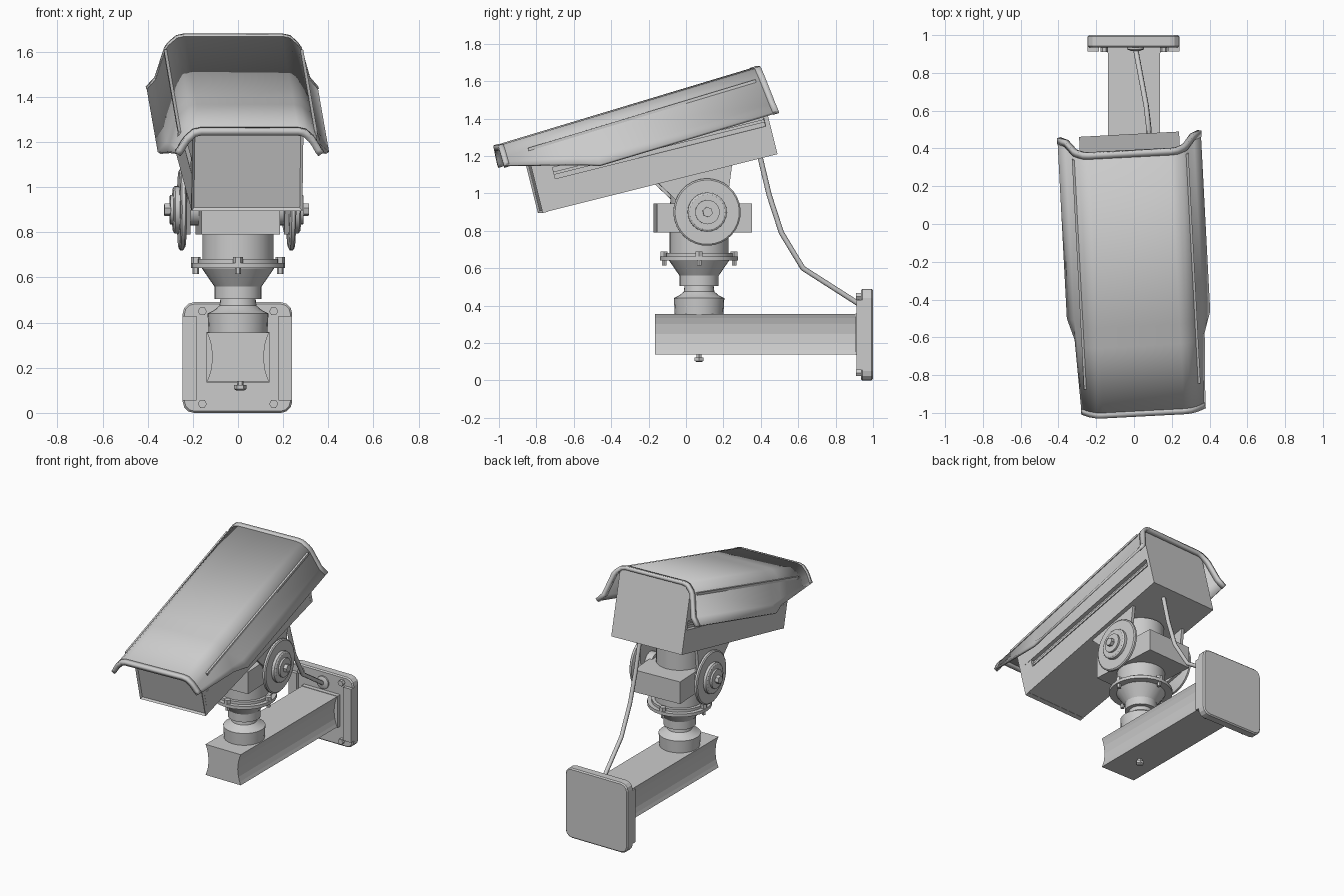
import bpy, bmesh
from math import radians, cos, sin, pi
from mathutils import Matrix, Vector

if "Cube" in bpy.data.objects:
    bpy.data.objects.remove(bpy.data.objects["Cube"])

T = Matrix.Translation
PX, PY = 0.0, 0.07                                   # post axis
YAW = T((PX, PY, 0)) @ Matrix.Rotation(radians(3), 4, 'Z')
HEAD = YAW @ T((-0.005, 0.03, 0.9)) @ Matrix.Rotation(radians(14), 4, 'X')
I = Matrix()


def finish(name, bm, mat=I, smooth=False, fix=True):
    if fix:
        bmesh.ops.recalc_face_normals(bm, faces=bm.faces)
    me = bpy.data.meshes.new(name)
    bm.to_mesh(me)
    bm.free()
    ob = bpy.data.objects.new(name, me)
    bpy.context.collection.objects.link(ob)
    ob.matrix_world = mat
    if smooth:
        bpy.ops.object.select_all(action='DESELECT')
        ob.select_set(True)
        bpy.context.view_layer.objects.active = ob
        bpy.ops.object.shade_smooth_by_angle(angle=radians(30))
    return ob


def prism(name, outline, axis, a, b, mat=I):
    """Extrude a 2D outline along an axis: 'X' takes (y, z), 'Y' takes (x, z)."""
    bm = bmesh.new()
    put = (lambda p, t: (t, p[0], p[1])) if axis == 'X' else (lambda p, t: (p[0], t, p[1]))
    lo = [bm.verts.new(put(p, a)) for p in outline]
    hi = [bm.verts.new(put(p, b)) for p in outline]
    n = len(outline)
    bm.faces.new(lo)
    bm.faces.new(hi[::-1])
    for i in range(n):
        bm.faces.new((lo[i], lo[(i + 1) % n], hi[(i + 1) % n], hi[i]))
    return finish(name, bm, mat)


def box(name, x, y, z, mat=I):
    return prism(name, [(y[0], z[0]), (y[1], z[0]), (y[1], z[1]), (y[0], z[1])], 'X', x[0], x[1], mat)


def lathe(name, profile, mat, n=24):
    """Solid of revolution about local z from (radius, z) points."""
    bm = bmesh.new()
    rings = [[bm.verts.new((r * cos(2 * pi * k / n), r * sin(2 * pi * k / n), z)) for k in range(n)]
             for r, z in profile]
    for A, B in zip(rings, rings[1:]):
        for k in range(n):
            bm.faces.new((A[k], A[(k + 1) % n], B[(k + 1) % n], B[k]))
    bm.faces.new(rings[0])
    bm.faces.new(rings[-1])
    return finish(name, bm, mat, smooth=n > 8)


def rounded(x0, x1, z0, z1, r, steps=3):
    pts = []
    for cx, cz, s in ((x1 - r, z1 - r, 0), (x0 + r, z1 - r, 1), (x0 + r, z0 + r, 2), (x1 - r, z0 + r, 3)):
        for k in range(steps + 1):
            t = pi / 2 * (s + k / steps)
            pts.append((cx + r * cos(t), cz + r * sin(t)))
    return pts


# Wall plate with raised side flanges and bolts
plate = prism("wall_plate", rounded(-0.245, 0.24, 0, 0.49, 0.05), 'Y', 0.935, 1.0)
bev = plate.modifiers.new("edge", 'BEVEL')
bev.width, bev.segments, bev.limit_method, bev.angle_limit = 0.008, 1, 'ANGLE', radians(50)
for s in (-1, 1):
    xs = sorted((-0.0025 + s * 0.182, -0.0025 + s * 0.2425))
    box("plate_flange", xs, (0.912, 0.99), (0.055, 0.43))
    for z in (0.04, 0.45):
        lathe("plate_bolt", [(0.02, 0), (0.02, 0.03)],
              T((s * 0.158, 0.94, z)) @ Matrix.Rotation(pi / 2, 4, 'X'), 6)

# Arm with inward-bowed sides
side = [(0.137 - 0.024 * (1 - (2 * t - 1) ** 2), 0.14 + 0.215 * t) for t in (0, .1, .25, .5, .75, .9, 1)]
prism("wall_arm", side + [(-x, z) for x, z in reversed(side)], 'Y', -0.165, 0.94)
box("arm_collar", (-0.14, 0.14), (0.905, 0.94), (0.135, 0.358))
lathe("arm_bolt", [(0.018, 0.10), (0.027, 0.105), (0.027, 0.123), (0.015, 0.123), (0.015, 0.15)],
      T((0.01, PY, 0)), 6)

# Post, flange and swivel drum
lathe("post", [(0.13, 0.35), (0.135, 0.44), (0.105, 0.455), (0.082, 0.475), (0.078, 0.505),
               (0.105, 0.505), (0.105, 0.56), (0.16, 0.64), (0.16, 0.65)], T((PX, PY, 0)))
lathe("post_flange", [(0.208, 0.642), (0.208, 0.664)], T((PX, PY, 0)))
lathe("drum_flange", [(0.18, 0.664), (0.18, 0.682), (0.158, 0.682), (0.158, 0.80)], T((PX, PY, 0)))
for k in range(4):
    at = T((PX + 0.187 * cos(k * pi / 2), PY + 0.187 * sin(k * pi / 2), 0))
    lathe("flange_bolt", [(0.01, 0.62), (0.01, 0.69)], at, 6)
    lathe("flange_bolt_head", [(0.022, 0.664), (0.022, 0.69)], at, 6)
    lathe("flange_nut", [(0.014, 0.615), (0.014, 0.645)], at, 6)

# Tilt block and upper drum
box("tilt_block", (-0.175, 0.175), (-0.235, 0.275), (0.79, 0.945), YAW)
lathe("upper_drum", [(0.152, 0.94), (0.152, 1.13)], YAW)

# Tilt discs, hubs and cheek brackets
for s in (-1, 1):
    turn = HEAD @ Matrix.Rotation(s * pi / 2, 4, 'Y')
    lathe("tilt_disc", [(0.165, 0.228), (0.18, 0.236), (0.18, 0.25), (0.172, 0.256)], turn, 32)
    lathe("tilt_hub", [(0.105, 0.25), (0.105, 0.275), (0.095, 0.282), (0.065, 0.282), (0.065, 0.295)], turn)
    lathe("tilt_bolt", [(0.028, 0.29), (0.028, 0.32)], turn, 6)
    lathe("tilt_axle", [(0.07, 0.16), (0.07, 0.23)], turn)
    xs = sorted((s * 0.208, s * 0.23))
    prism("cheek_bracket", [(-0.22, 0.22), (-0.13, 0.08), (-0.09, -0.09), (0.09, -0.09),
                            (0.14, 0.08), (0.195, 0.22)], 'X', xs[0], xs[1], HEAD)


# Camera housing: tray, narrower lid, side rails, all slightly slimmer at the front
def slim(ob):
    for v in ob.data.vertices:
        if v.co.y < 0:
            v.co.x *= 0.93
    return ob


slim(box("housing_tray", (-0.265, 0.265), (-0.83, 0.435), (0.21, 0.37), HEAD))
slim(prism("housing_lid", [(-0.83, 0.36), (0.42, 0.36), (0.42, 0.66), (-0.83, 0.585)],
           'X', -0.235, 0.235, HEAD))
slim(prism("housing_upper", [(-0.83, 0.432), (0.435, 0.432), (0.435, 0.66), (-0.83, 0.59)],
           'X', -0.265, 0.265, HEAD))
box("housing_back", (-0.265, 0.265), (0.415, 0.44), (0.21, 0.66), HEAD)
box("slot_end", (-0.246, 0.246), (-0.84, -0.745), (0.36, 0.44), HEAD)
for s in (-1, 1):
    slim(box("slot_rail", sorted((s * 0.23, s * 0.25)), (-0.745, 0.42), (0.392, 0.408), HEAD))

# Front window with a narrow frame
bm = bmesh.new()
q = [bm.verts.new(p) for p in ((-0.246, -0.855, 0.208), (0.246, -0.855, 0.208),
                               (0.246, -0.855, 0.575), (-0.246, -0.855, 0.575))]
front = bm.faces.new(q)
back = bmesh.ops.extrude_face_region(bm, geom=[front])['geom']
bmesh.ops.translate(bm, vec=(0, 0.03, 0), verts=[g for g in back if isinstance(g, bmesh.types.BMVert)])
bm.faces.ensure_lookup_table()
pane = min(bm.faces, key=lambda f: f.calc_center_median().y)
bmesh.ops.inset_individual(bm, faces=[pane], thickness=0.016)
bmesh.ops.translate(bm, vec=(0, 0.012, 0), verts=pane.verts)
finish("front_window", bm, HEAD)

# Sun shield lofted through half sections: depth cut shallow towards the front
TOP = [(0.215, 0.0), (0.25, -0.008), (0.285, -0.04), (0.302, -0.065)]
SECTIONS = [(-0.985, [(0.316, -0.09), (0.328, -0.106)]),
            (-0.60, [(0.332, -0.18), (0.345, -0.215)]),
            (-0.49, [(0.342, -0.205), (0.38, -0.25)]),
            (0.475, [(0.342, -0.205), (0.38, -0.25)])]


def roof_z(y):
    return 0.615 + (y + 0.985) * 0.07 / 1.46


def shield(name, sections, thick, grow=0.0):
    bm = bmesh.new()
    rows = []
    for y, low in sections:
        half = [(x + grow, z + grow) for x, z in TOP + low]
        pts = [(-x, z) for x, z in reversed(half)] + half
        rows.append([bm.verts.new((x, y + (-0.12 * z if y > 0 else 0) - 0.012, roof_z(y) + z)) for x, z in pts])
    for A, B in zip(rows, rows[1:]):
        for i in range(len(A) - 1):
            bm.faces.new((A[i], A[i + 1], B[i + 1], B[i]))
    ob = finish(name, bm, HEAD, smooth=True, fix=False)
    mod = ob.modifiers.new("thickness", 'SOLIDIFY')
    mod.thickness, mod.offset = thick, -1
    return ob


shield("sun_shield", SECTIONS, 0.016)
shield("shield_rear_lip", [(0.445, SECTIONS[3][1]), (0.478, SECTIONS[3][1])], 0.025, 0.003)
shield("shield_front_lip", [(-0.988, SECTIONS[0][1]), (-0.958, SECTIONS[0][1])], 0.03, 0.002)

# Thin ribs along both shoulders of the shield
for s in (-1, 1):
    prism("shield_rib", [(y, roof_z(y) - d) for y, d in ((-0.85, 0.072), (0.42, 0.072), (0.42, 0.056), (-0.85, 0.056))],
          'X', *sorted((s * 0.29, s * 0.309)), HEAD)

# Cable and its gland on the wall plate
cu = bpy.data.curves.new("cable", 'CURVE')
cu.dimensions, cu.bevel_depth, cu.bevel_resolution, cu.use_fill_caps = '3D', 0.014, 2, True
path = [(0.08, 0.39, 1.22), (0.08, 0.445, 0.99), (0.078, 0.51, 0.79), (0.065, 0.625, 0.60), (0.008, 0.93, 0.405)]
sp = cu.splines.new('POLY')
sp.points.add(len(path) - 1)
for p, c in zip(sp.points, path):
    p.co = (*c, 1)
bpy.context.collection.objects.link(bpy.data.objects.new("cable", cu))
lathe("cable_gland", [(0.045, 0), (0.045, 0.012), (0.025, 0.02)],
      T((0.008, 0.937, 0.41)) @ Matrix.Rotation(pi / 2, 4, 'X'), 16)
